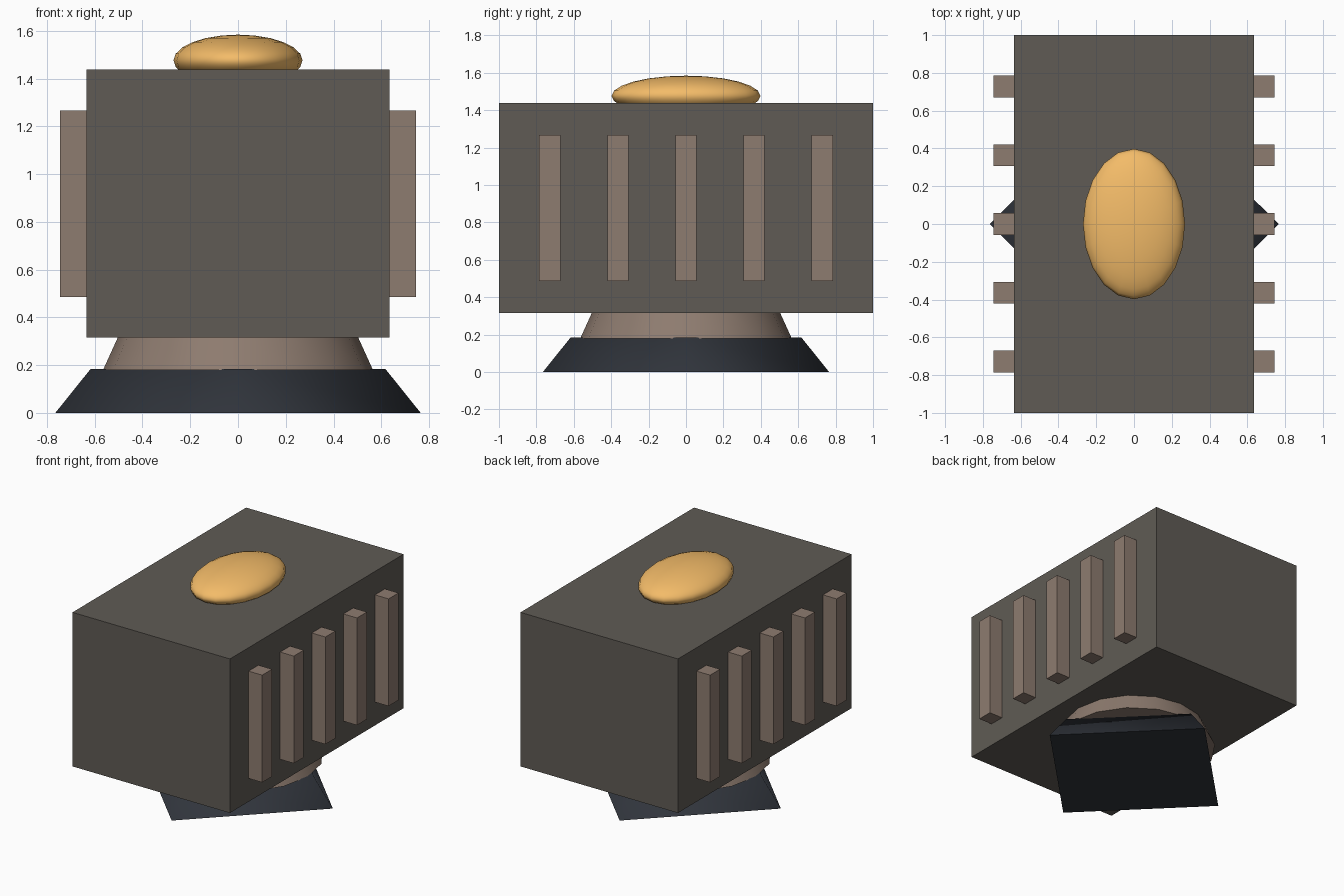
import bpy
import math

if "Cube" in bpy.data.objects:
    bpy.data.objects.remove(bpy.data.objects["Cube"])


def material(name, rgb):
    m = bpy.data.materials.new(name)
    m.diffuse_color = (*rgb, 1)
    m.use_nodes = True
    m.node_tree.nodes["Principled BSDF"].inputs["Base Color"].default_value = m.diffuse_color
    return m


DARK = material("dark_metal", (0.115, 0.105, 0.09))
BROWN = material("warm_metal", (0.27, 0.2, 0.16))
BLACK = material("black_metal", (0.03, 0.035, 0.045))
AMBER = material("amber", (0.9, 0.5, 0.14))


def finish(name, mat, smooth=None):
    ob = bpy.context.object
    ob.name = name
    ob.data.materials.append(mat)
    if smooth:
        bpy.ops.object.shade_smooth_by_angle(angle=math.radians(smooth))
    return ob


def box(name, mat, lo, hi):
    bpy.ops.mesh.primitive_cube_add(size=1, location=[(a + b) / 2 for a, b in zip(lo, hi)])
    bpy.context.object.scale = [b - a for a, b in zip(lo, hi)]
    return finish(name, mat)


def frustum(name, mat, sides, r1, r2, z1, z2, smooth):
    bpy.ops.mesh.primitive_cone_add(vertices=sides, radius1=r1, radius2=r2,
                                    depth=z2 - z1, location=(0, 0, (z1 + z2) / 2))
    return finish(name, mat, smooth)


# Four-sided foot, corners on the axes, and the round neck above it
frustum("foot", BLACK, 4, 0.765, 0.618, 0, 0.183, 80)
frustum("neck", BROWN, 16, 0.565, 0.49, 0.18, 0.345, 40)

# Main housing
box("housing", DARK, (-0.635, -1, 0.315), (0.635, 1, 1.438))

# Five upright fins on each long side
for side, label in ((-1, "left"), (1, "right")):
    for i in range(5):
        y = (i - 2) * 0.364
        x = side * 0.688
        box(f"{label}_fin_{i + 1}", BROWN,
            (x - 0.057, y - 0.057, 0.485), (x + 0.057, y + 0.057, 1.267))

# Flattened dome lamp on top
bpy.ops.mesh.primitive_uv_sphere_add(segments=20, ring_count=12, radius=1,
                                     location=(0, 0, 1.476))
bpy.context.object.scale = (0.27, 0.398, 0.108)
finish("top_dome", AMBER, 60)
